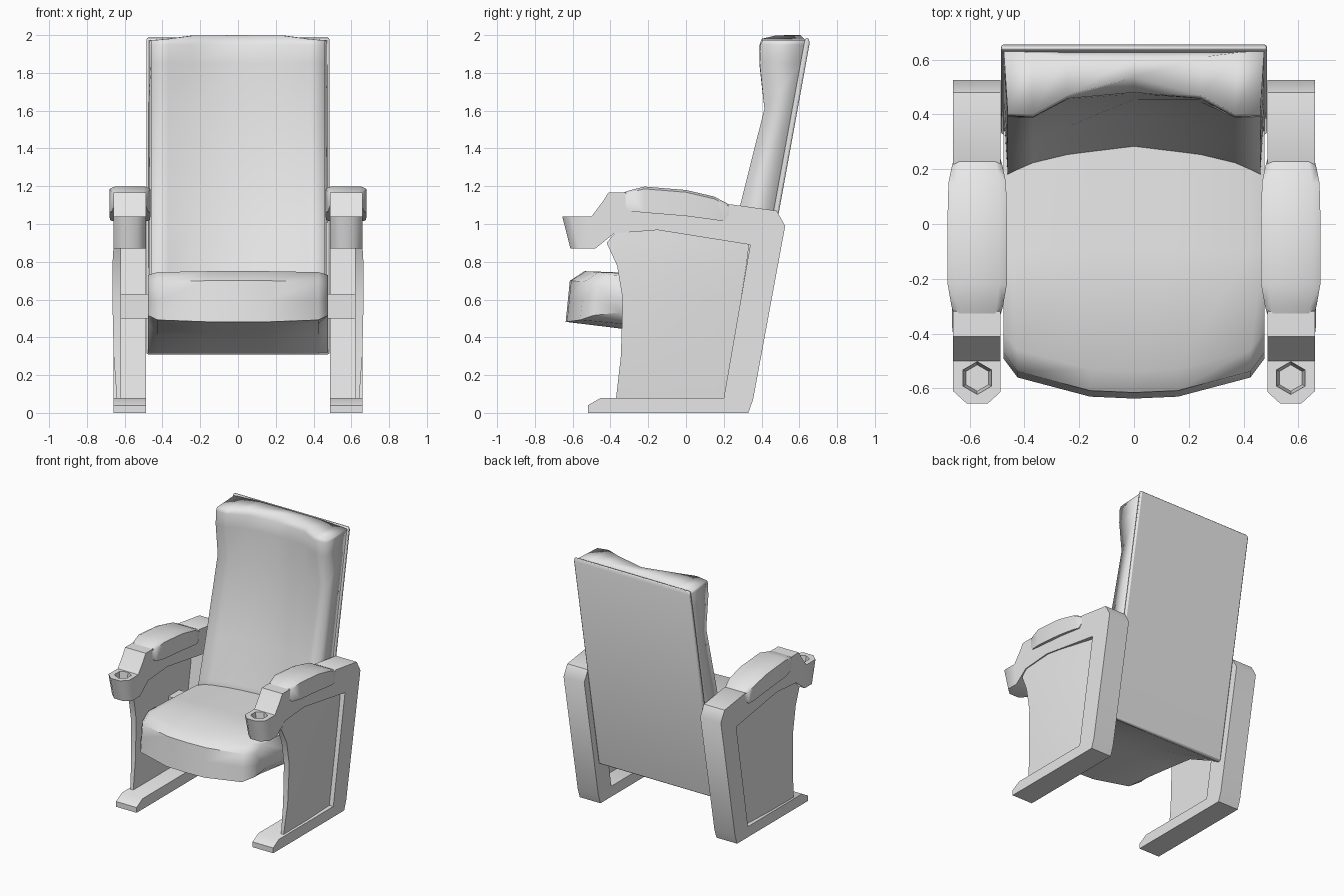
import bpy
import bmesh
import math
from mathutils import Vector

if "Cube" in bpy.data.objects:
    bpy.data.objects.remove(bpy.data.objects["Cube"], do_unlink=True)

grey = bpy.data.materials.new("light_grey")
grey.use_nodes = True
grey.diffuse_color = (0.8, 0.8, 0.8, 1)
grey.node_tree.nodes["Principled BSDF"].inputs["Base Color"].default_value = (0.8, 0.8, 0.8, 1)


def finish(name, bm, angle=30, mirror=False):
    """Turn a bmesh into a shaded object, optionally mirrored across x = 0."""
    bmesh.ops.recalc_face_normals(bm, faces=bm.faces)
    mesh = bpy.data.meshes.new(name)
    bm.to_mesh(mesh)
    bm.free()
    obj = bpy.data.objects.new(name, mesh)
    bpy.context.collection.objects.link(obj)
    mesh.materials.append(grey)
    bpy.ops.object.select_all(action='DESELECT')
    obj.select_set(True)
    bpy.context.view_layer.objects.active = obj
    bpy.ops.object.shade_smooth_by_angle(angle=math.radians(angle))
    if mirror:
        obj.modifiers.new("mirror", 'MIRROR').use_mirror_merge = False
    return obj


def loft(rings):
    """Skin rings of points; each ring runs out along one side and back along the other."""
    bm = bmesh.new()
    rows = [[bm.verts.new(p) for p in ring] for ring in rings]
    n = len(rows[0])
    for a, b in zip(rows, rows[1:]):
        for i in range(n):
            j = (i + 1) % n
            bm.faces.new((a[i], a[j], b[j], b[i]))
    for row in (rows[0], rows[-1]):
        for i in range(n // 2 - 1):
            bm.faces.new((row[i], row[i + 1], row[n - 2 - i], row[n - 1 - i]))
    return bm


def prism(profile, x0, x1):
    """Extrude a (y, z) profile between two x positions."""
    bm = bmesh.new()
    face = bm.faces.new([bm.verts.new((x0, y, z)) for y, z in profile])
    out = bmesh.ops.extrude_face_region(bm, geom=[face])
    verts = [g for g in out["geom"] if isinstance(g, bmesh.types.BMVert)]
    bmesh.ops.translate(bm, verts=verts, vec=(x1 - x0, 0, 0))
    return bm


# Side frames: foot, rear post, arm and cup holder in one outline
ARM_X = 0.572
frame_profile = [
    (-0.52, 0), (0.33, 0), (0.355, 0.07), (0.525, 0.99), (0.48, 1.07),
    (0.23, 1.105), (0.18, 1.08), (-0.29, 1.12), (-0.32, 1.168), (-0.41, 1.168),
    (-0.44, 1.12), (-0.5, 1.04), (-0.655, 1.04), (-0.655, 0.87), (-0.48, 0.87),
    (-0.38, 0.95), (-0.15, 0.968), (0.34, 0.89), (0.2, 0.08), (-0.45, 0.08), (-0.52, 0.04)]
bm = prism(frame_profile, 0.487, 0.66)
for side in (-1, 1):
    # Clip the front corners of the cup holder
    bmesh.ops.bisect_plane(
        bm, geom=bm.verts[:] + bm.edges[:] + bm.faces[:],
        plane_co=(ARM_X + side * 0.088, -0.61, 0),
        plane_no=Vector((side, -1.1, 0)), clear_outer=True)
    bmesh.ops.holes_fill(bm, edges=[e for e in bm.edges if e.is_boundary], sides=0)
# Taper the cup holder towards its base
for v in bm.verts:
    if v.co.y < -0.58 and v.co.z < 0.9:
        v.co.y += 0.043
frame = finish("arm_frames", bm, 50)

# Six-sided cup recess
bpy.ops.mesh.primitive_cone_add(vertices=6, radius1=0.048, radius2=0.064, depth=0.15,
                                location=(ARM_X, -0.562, 1.005))
cutter = bpy.context.object
cutter.name = "cup_cutter"
cutter.hide_render = True
cut = frame.modifiers.new("cup_recess", 'BOOLEAN')
cut.operation = 'DIFFERENCE'
cut.object = cutter
bpy.context.view_layer.objects.active = frame
bpy.ops.object.modifier_apply(modifier=cut.name)
bpy.data.objects.remove(cutter, do_unlink=True)
frame.modifiers.new("mirror", 'MIRROR').use_mirror_merge = False

# Bowed side panels: height, front y, back y, bulge
rings = []
for z, front, back, bulge in [(0.08, -0.37, 0.2, 0.022), (0.3, -0.345, 0.24, 0.038),
                              (0.6, -0.335, 0.29, 0.045), (0.78, -0.365, 0.32, 0.045),
                              (0.9, -0.42, 0.335, 0.038), (0.985, -0.35, 0.345, 0.03)]:
    mid = (front + back) / 2
    rings.append([(0.62, front, z), (0.62, mid, z), (0.62, back, z),
                  (0.626, back, z), (0.62 + bulge * 0.9, mid, z), (0.62 + bulge, front, z)])
finish("side_panels", loft(rings), 40, True)

# Arm pads: y, half width, top, bottom
rings = []
for y, hw, top, low in [(-0.335, 0.084, 1.165, 1.1), (-0.3, 0.094, 1.178, 1.068),
                        (-0.22, 0.108, 1.198, 1.06), (0, 0.109, 1.18, 1.042),
                        (0.15, 0.105, 1.145, 1.022), (0.2, 0.095, 1.118, 1.015),
                        (0.235, 0.086, 1.1, 1.06)]:
    cols = (-1, -0.75, 0.75, 1)
    rings.append([(ARM_X + f * hw, y, top - (0.012 if abs(f) == 1 else 0)) for f in cols]
                 + [(ARM_X + f * hw, y, low) for f in reversed(cols)])
finish("arm_pads", loft(rings), 60, True)

# Seat, lofted across its width: half width, front y, crown drop, lift of the underside
half = [(0.477, -0.49, 0.02, 0.085), (0.425, -0.56, 0.005, 0.025),
        (0.16, -0.63, 0, 0), (0, -0.637, 0, 0)]
columns = [(-x, *rest) for x, *rest in half] + half[-2::-1]
rings = []
for x, front, drop, lift in columns:
    side = [(front + 0.012, 0.6), (front + 0.022, 0.7 - drop), (front + 0.1, 0.75 - drop),
            (-0.1, 0.735 - drop), (0.34, 0.715 - drop),
            (0.34, 0.31), (0.1, 0.392 + lift), (-0.1, 0.418 + lift),
            (-0.35, 0.447 + lift), (front, 0.482 + lift * 0.4)]
    rings.append([(x, y, z) for y, z in side])
finish("seat", loft(rings), 50)

# Hinge bar joining the seat to the side panels
finish("seat_hinge_bar", prism([(0.05, 0.5), (0.18, 0.5), (0.18, 0.63), (0.05, 0.63)], -0.62, 0.62))

# Back shell
shell = finish("back_shell", prism([(0.325, 0.31), (0.355, 0.31), (0.655, 1.96),
                                    (0.645, 1.99), (0.63, 1.98)], -0.485, 0.485))
bev = shell.modifiers.new("soft_edges", 'BEVEL')
bev.width = 0.01
bev.segments = 2

# Back cushion: height, then front y at the edge, wing, inner and centre columns
COLS = (-0.475, -0.38, -0.25, 0, 0.25, 0.38, 0.475)
SLOT = (0, 1, 2, 3, 2, 1, 0)
CROWN = (0, 0.008, 0.025, 0.028)
rings = []
for z, *depth in [(0.55, 0.15, 0.19, 0.22, 0.25), (0.75, 0.19, 0.23, 0.26, 0.29),
                  (1.04, 0.272, 0.308, 0.355, 0.4), (1.61, 0.415, 0.43, 0.445, 0.455),
                  (1.85, 0.39, 0.388, 0.455, 0.475), (1.95, 0.395, 0.39, 0.458, 0.48),
                  (1.972, 0.405, 0.4, 0.47, 0.535)]:
    lift = [c if z > 1.96 else 0 for c in CROWN]
    rear = 0.33 + 0.183 * (z - 0.31)
    rings.append([(x * 0.97, depth[s], z + lift[s]) for x, s in zip(COLS, SLOT)]
                 + [(x, rear - lift[s], z + lift[s]) for x, s in zip(reversed(COLS), SLOT)])
finish("back_cushion", loft(rings), 120)
